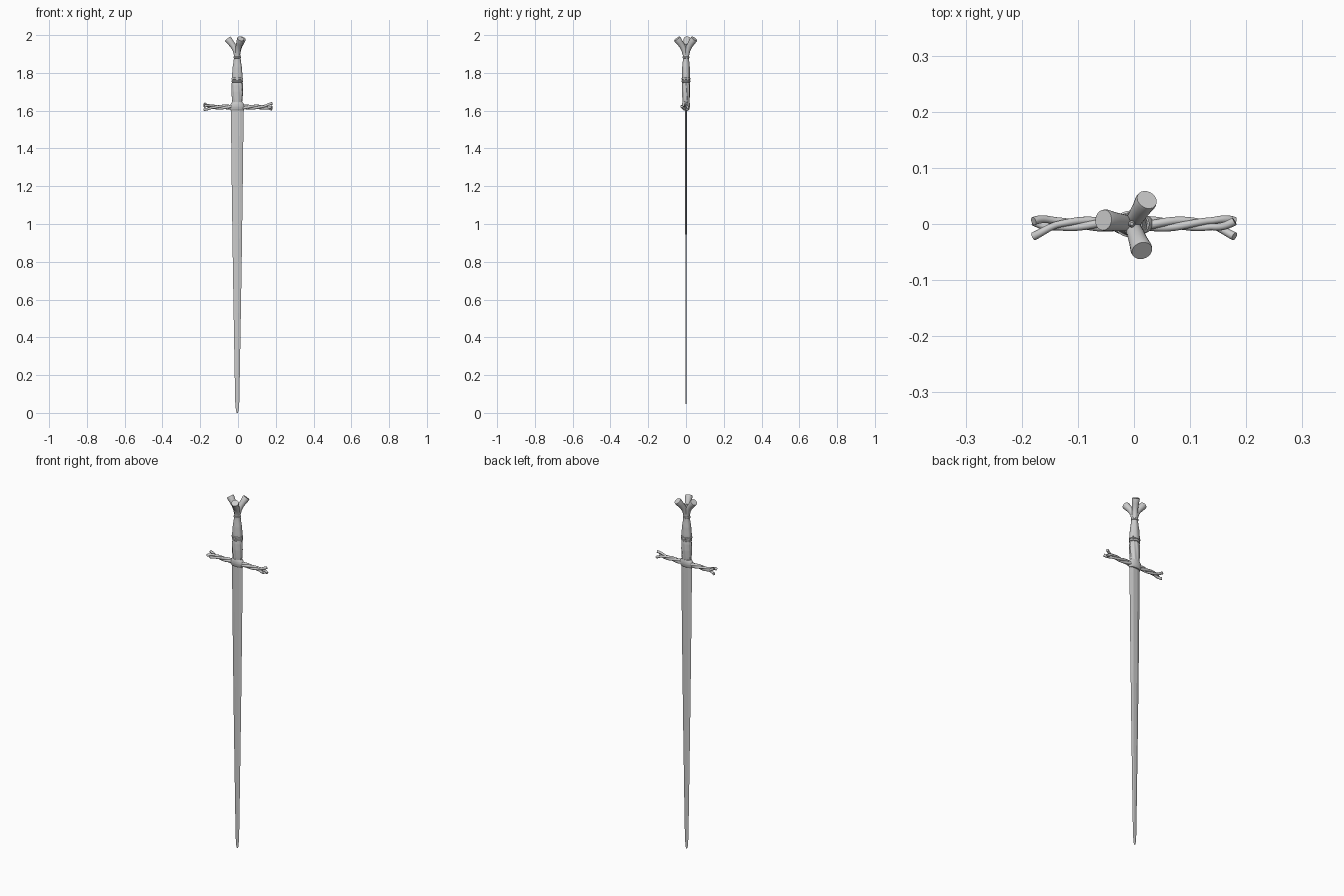
import bpy, bmesh
from math import sin, cos, pi, radians
from mathutils import Vector

if "Cube" in bpy.data.objects:
    bpy.data.objects.remove(bpy.data.objects["Cube"])

CX = -0.004  # blade and grip axis


def skin(name, rings, angle=40):
    """Join equal-length rings of points into a capped solid."""
    bm = bmesh.new()
    loops = [[bm.verts.new(p) for p in r] for r in rings]
    n = len(loops[0])
    for a, b in zip(loops, loops[1:]):
        for i in range(n):
            j = (i + 1) % n
            bm.faces.new((a[i], a[j], b[j], b[i]))
    bm.faces.new(loops[0][::-1])
    bm.faces.new(loops[-1])
    bmesh.ops.recalc_face_normals(bm, faces=bm.faces)
    me = bpy.data.meshes.new(name)
    bm.to_mesh(me)
    bm.free()
    ob = bpy.data.objects.new(name, me)
    bpy.context.collection.objects.link(ob)
    bpy.ops.object.select_all(action='DESELECT')
    ob.select_set(True)
    bpy.context.view_layer.objects.active = ob
    bpy.ops.object.shade_smooth_by_angle(angle=radians(angle))
    return ob


def tube(name, pts, radii, n=14):
    """Round tube along a path with changing radius."""
    pts = [Vector(p) for p in pts]
    rings, u = [], None
    for i, p in enumerate(pts):
        t = (pts[min(i + 1, len(pts) - 1)] - pts[max(i - 1, 0)]).normalized()
        ref = u if u else Vector((0.13, 1, 0.21))
        u = (ref - t * ref.dot(t)).normalized()
        v = t.cross(u)
        rings.append([p + (u * cos(2 * pi * k / n) + v * sin(2 * pi * k / n)) * radii[i]
                      for k in range(n)])
    return skin(name, rings, 50)


def lerp_profile(prof, z):
    for a, b in zip(prof, prof[1:]):
        if z <= b[0]:
            f = (z - a[0]) / (b[0] - a[0])
            return [a[k] + (b[k] - a[k]) * f for k in range(1, len(a))]
    return prof[-1][1:]


def column(name, prof, steps, lobes=0, depth=0.0, twist=0.0, n=48):
    """Elliptical column from (z, rx, ry) rows, optionally with spiral ribs."""
    z0, z1 = prof[0][0], prof[-1][0]
    rings = []
    for s in range(steps + 1):
        z = z0 + (z1 - z0) * s / steps
        rx, ry = lerp_profile(prof, z)
        ring = []
        for k in range(n):
            a = 2 * pi * k / n
            m = 1 - depth * (0.5 + 0.5 * cos(lobes * a + twist * (z - z0)))
            ring.append((CX + rx * m * cos(a), ry * m * sin(a), z))
        rings.append(ring)
    return skin(name, rings)


# Blade: flattened six-sided section (z, half width, half thickness, flat half width)
blade = [(0, 0.003, 0.0006, 0.001), (0.012, 0.007, 0.0009, 0.002), (0.06, 0.011, 0.0015, 0.004),
         (0.4, 0.017, 0.0024, 0.007), (0.8, 0.0235, 0.0035, 0.010),
         (1.2, 0.029, 0.0048, 0.012), (1.62, 0.034, 0.0065, 0.014)]
skin("blade", [[(CX - w, 0, z), (CX - f, -t, z), (CX + f, -t, z),
                (CX + w, 0, z), (CX + f, t, z), (CX - f, t, z)] for z, w, t, f in blade], 8)

# Collar under the grip
column("guard_collar", [(1.600, 0.034, 0.013), (1.608, 0.038, 0.018), (1.622, 0.040, 0.021),
                        (1.634, 0.036, 0.021), (1.645, 0.028, 0.019)], 15)

# Grip halves: ribbed below, nearly plain above
column("lower_grip", [(1.635, 0.026, 0.018), (1.66, 0.029, 0.020), (1.70, 0.0315, 0.0225),
                      (1.735, 0.031, 0.022), (1.755, 0.028, 0.020)],
       36, lobes=8, depth=0.11, twist=28)
column("upper_grip", [(1.755, 0.029, 0.021), (1.785, 0.029, 0.022), (1.83, 0.025, 0.0205),
                      (1.86, 0.020, 0.0175), (1.895, 0.016, 0.015)],
       24, lobes=6, depth=0.05, twist=14)

# Binding rings
for name, z, rx, ry in (("lower_grip_ring", 1.755, 0.031, 0.0235),
                        ("middle_grip_ring", 1.769, 0.0315, 0.024),
                        ("upper_grip_ring", 1.882, 0.0195, 0.0185)):
    column(name, [(z - 0.006, rx - 0.004, ry - 0.004), (z - 0.003, rx, ry),
                  (z + 0.003, rx, ry), (z + 0.006, rx - 0.004, ry - 0.004)], 4)

# Crossguard arms: three twisted strands that splay at the tips
for side, label in ((1, "right"), (-1, "left")):
    for k in range(3):
        pts, radii = [], []
        for s in range(37):
            f = s / 36
            g = max(0, (f - 0.76) / 0.24)
            a = radians(60 + 120 * k) + side * (1 - f) * 2 * pi * 0.95
            r = 0.0062 + 0.0118 * g ** 1.3
            pts.append((side * 0.179 * f, -0.004 * g + r * cos(a), 1.619 + 0.003 * g + r * sin(a)))
            radii.append(0.0085 - 0.0025 * min(1, f / 0.8) + 0.0015 * g)
        tube(f"guard_strand_{label}_{k + 1}", pts, radii)

# Pommel: three flaring stubs opening from the neck
path = [(0.002, 1.87), (0.004, 1.895), (0.010, 1.920), (0.021, 1.942),
        (0.034, 1.959), (0.047, 1.976), (0.051, 1.981)]
widths = [0.013, 0.0135, 0.0145, 0.0155, 0.017, 0.0195, 0.0185]
for k, deg in enumerate((172, 58, 291)):
    c, s = cos(radians(deg)), sin(radians(deg))
    tube(f"pommel_branch_{k + 1}", [(CX + r * c, r * s, z) for r, z in path], widths, 20)

# Small knob between the branches
column("pommel_knob", [(1.91, 0.006, 0.006), (1.948, 0.006, 0.006), (1.954, 0.003, 0.003)], 6, n=16)
